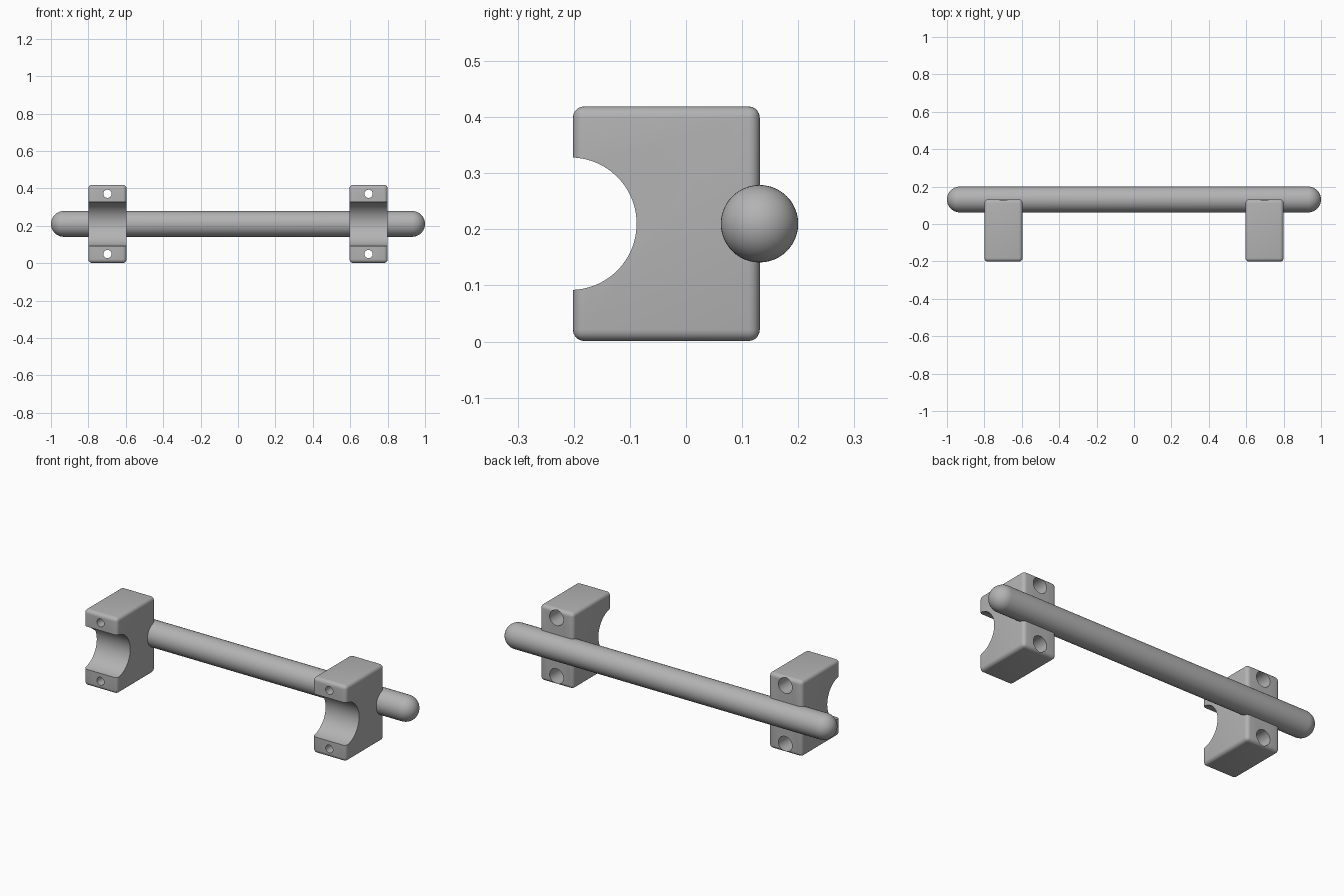
import bpy
import bmesh
from math import pi, sin, cos, radians
from mathutils import Matrix, Vector

cube = bpy.data.objects.get("Cube")
if cube:
    bpy.data.objects.remove(cube, do_unlink=True)

MID_Z = 0.21
BLOCK = Vector((0.204, 0.333, 0.418))
BLOCK_AT = Vector((0.698, -0.035, MID_Z))
BAR_R, BAR_Y = 0.069, 0.131

grey = bpy.data.materials.new("plain grey")
grey.use_nodes = True
grey.diffuse_color = (0.45, 0.45, 0.45, 1)
grey.node_tree.nodes["Principled BSDF"].inputs["Base Color"].default_value = grey.diffuse_color


def make_object(name, bm):
    mesh = bpy.data.meshes.new(name)
    bmesh.ops.recalc_face_normals(bm, faces=bm.faces)
    bm.to_mesh(mesh)
    bm.free()
    mesh.materials.append(grey)
    obj = bpy.data.objects.new(name, mesh)
    bpy.context.collection.objects.link(obj)
    return obj


def activate(obj):
    bpy.ops.object.select_all(action="DESELECT")
    obj.select_set(True)
    bpy.context.view_layer.objects.active = obj


def smooth(obj):
    activate(obj)
    bpy.ops.object.shade_smooth_by_angle(angle=radians(35))


def drill(target, radius, start, end, segments):
    """Cut a round hole along the line from start to end."""
    start, end = Vector(start), Vector(end)
    axis = end - start
    turn = axis.to_track_quat("Z", "Y").to_matrix().to_4x4()
    bm = bmesh.new()
    bmesh.ops.create_cone(bm, cap_ends=True, segments=segments,
                          radius1=radius, radius2=radius, depth=axis.length,
                          matrix=Matrix.Translation((start + end) / 2) @ turn)
    cutter = make_object("cutter", bm)
    cutter.hide_render = True
    cut = target.modifiers.new("cut", "BOOLEAN")
    cut.operation = "DIFFERENCE"
    cut.solver = "EXACT"
    cut.object = cutter
    activate(target)
    bpy.ops.object.modifier_apply(modifier=cut.name)
    bpy.data.objects.remove(cutter, do_unlink=True)


# Round-ended bar, a capsule profile spun about the x axis
bm = bmesh.new()
STEPS = 12
arc = [(cos(pi / 2 * i / STEPS), sin(pi / 2 * i / STEPS)) for i in range(STEPS + 1)]
half = 1 - BAR_R
profile = [(half + BAR_R * c, BAR_R * s) for c, s in arc]
profile += [(-x, r) for x, r in reversed(profile)]
verts = [bm.verts.new((x, 0, r)) for x, r in profile]
edges = [bm.edges.new(pair) for pair in zip(verts, verts[1:])]
bmesh.ops.spin(bm, geom=verts + edges, cent=(0, 0, 0), axis=(1, 0, 0),
               angle=2 * pi, steps=48)
bmesh.ops.remove_doubles(bm, verts=bm.verts, dist=0.0001)
bmesh.ops.translate(bm, verts=bm.verts, vec=(0, BAR_Y, MID_Z))
smooth(make_object("grab_bar", bm))

# Rounded clamp block
bm = bmesh.new()
bmesh.ops.create_cube(bm, size=1, matrix=Matrix.Translation(BLOCK_AT)
                      @ Matrix.Diagonal((*BLOCK, 1)))
bmesh.ops.bevel(bm, geom=bm.edges[:], offset=0.02, segments=5, profile=0.5,
                affect="EDGES")
block = make_object("clamp_blocks", bm)

# Half-round saddle in the front
x = BLOCK_AT.x
drill(block, 0.118, (x - 0.2, -0.206, MID_Z), (x + 0.2, -0.206, MID_Z), 96)

# Screw holes, each with a wide counterbore from the back
for side in (-1, 1):
    z = MID_Z + side * 0.161
    drill(block, 0.022, (x, -0.3, z), (x, 0.3, z), 32)
    drill(block, 0.042, (x, -0.03, z), (x, 0.3, z), 40)

# Matching block on the other side
mirror = block.modifiers.new("mirror", "MIRROR")
mirror.use_axis = (True, False, False)
activate(block)
bpy.ops.object.modifier_apply(modifier=mirror.name)
smooth(block)
